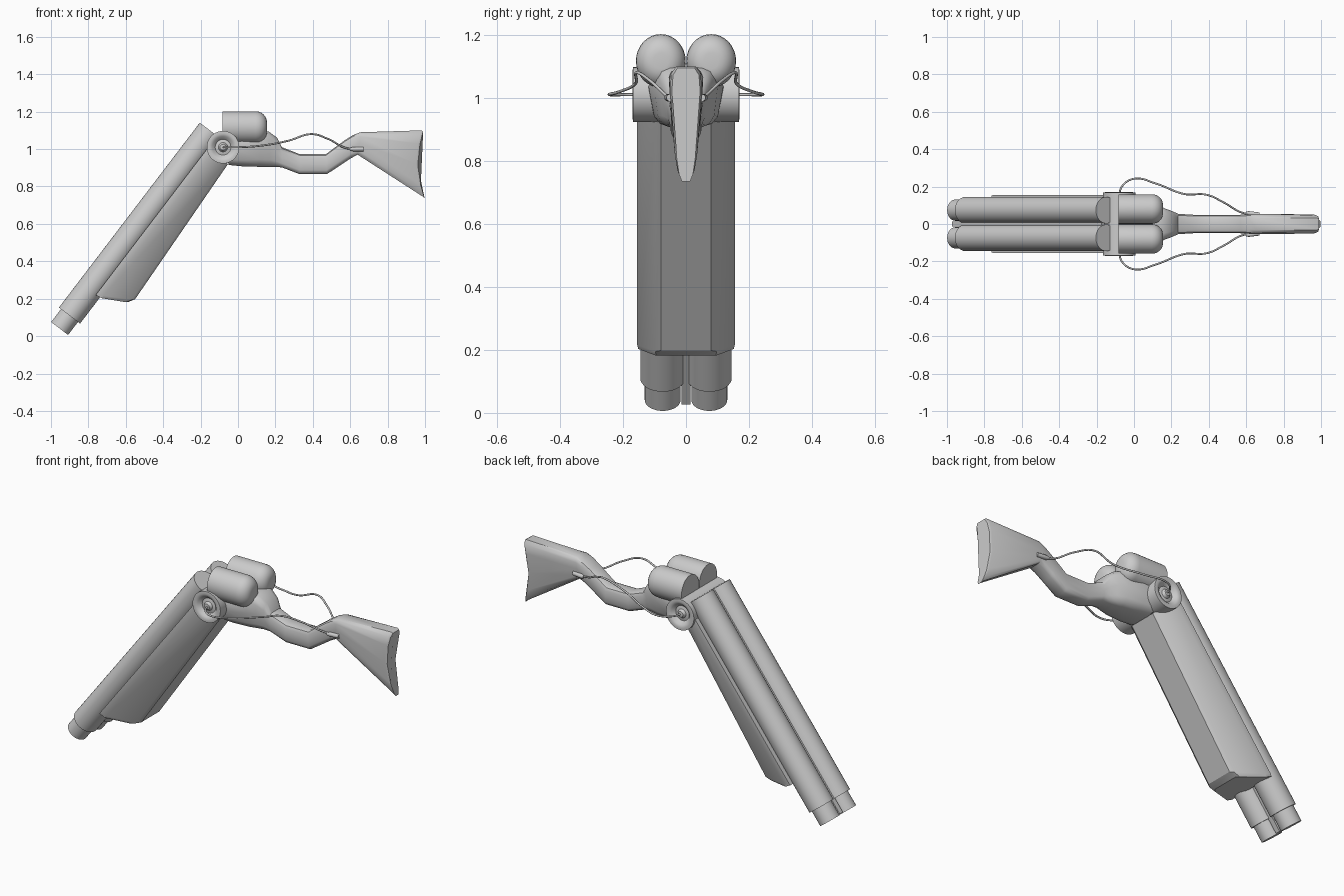
import bpy, bmesh
from math import sin, cos, pi, radians
from mathutils import Matrix, Vector

if "Cube" in bpy.data.objects:
    bpy.data.objects.remove(bpy.data.objects["Cube"])


def smooth(obj, angle=35):
    bpy.ops.object.select_all(action='DESELECT')
    obj.select_set(True)
    bpy.context.view_layer.objects.active = obj
    bpy.ops.object.shade_smooth_by_angle(angle=radians(angle))


def loft(name, rings, matrix=Matrix(), angle=35):
    """Skin equal-length closed rings and cap both ends."""
    bm = bmesh.new()
    loops = [[bm.verts.new(matrix @ Vector(p)) for p in r] for r in rings]
    n = len(loops[0])
    for a, b in zip(loops, loops[1:]):
        for i in range(n):
            bm.faces.new((a[i], a[(i + 1) % n], b[(i + 1) % n], b[i]))
    bm.faces.new(loops[0][::-1])
    bm.faces.new(loops[-1])
    bmesh.ops.recalc_face_normals(bm, faces=bm.faces)
    me = bpy.data.meshes.new(name)
    bm.to_mesh(me)
    bm.free()
    obj = bpy.data.objects.new(name, me)
    bpy.context.collection.objects.link(obj)
    smooth(obj, angle)
    return obj


def circle(cx, cy, rx, ry, z, n=32):
    return [(cx + rx * cos(2 * pi * i / n), cy + ry * sin(2 * pi * i / n), z) for i in range(n)]


# Tilted barrel frame: local x = sideways, y = underside, z = muzzle to breech
tilt = Matrix(((0, 0.795, 0.606, -0.901),
               (-1, 0, 0, 0),
               (0, -0.606, 0.795, 0.11),
               (0, 0, 0, 1)))
# Frame for lathed parts along world x, and along world y
along_x = Matrix(((0, 0, 1, 0), (1, 0, 0, 0), (0, 1, 0, 0), (0, 0, 0, 1)))
along_y = Matrix(((1, 0, 0, -0.08), (0, 0, 1, 0), (0, 1, 0, 1.01), (0, 0, 0, 1)))

for side, s in (("left", 1), ("right", -1)):
    # Barrel with a stepped muzzle
    loft("barrel_" + side, [circle(0.074 * s, 0, r, r, z) for r, z in
         ((0.057, -0.087), (0.057, 0), (0.071, 0), (0.071, 1.243))], tilt)

    # Breech chamber with rounded rear end
    prof = [(1, -0.083), (1, 0.095)]
    prof += [(0.3 + 0.7 * cos(a), 0.095 + 0.06 * sin(a)) for a in (i * pi / 12 for i in range(1, 7))]
    loft("chamber_" + side, [circle(0.08 * s, 1.117, 0.079 * k, 0.085 * k, x) for k, x in prof], along_x)

    # Cord from the hinge to the stock
    path = [(-0.08, 0.15, 1.01), (-0.065, 0.20, 1.01), (0.0, 0.242, 1.01), (0.12, 0.215, 1.018),
            (0.27, 0.16, 1.045), (0.39, 0.156, 1.08), (0.48, 0.115, 1.055), (0.58, 0.06, 1.005),
            (0.65, 0.05, 1.0)]
    cu = bpy.data.curves.new("cord_" + side, 'CURVE')
    cu.dimensions = '3D'
    cu.bevel_depth = 0.005
    cu.bevel_resolution = 2
    cu.resolution_u = 8
    cu.use_fill_caps = True
    sp = cu.splines.new('BEZIER')
    sp.bezier_points.add(len(path) - 1)
    for bp, (x, y, z) in zip(sp.bezier_points, path):
        bp.co = (x, y * s, z)
        bp.handle_left_type = bp.handle_right_type = 'AUTO'
    bpy.context.collection.objects.link(bpy.data.objects.new("cord_" + side, cu))

    # Cord clip on the side of the stock
    loft("cord_clip_" + side, [circle(y * s, 1.0, r, r, x, 12) for y, r, x in
         ((0.06, 0.007, 0.60), (0.057, 0.012, 0.615), (0.05, 0.012, 0.67))], along_x)

# Rib filling the gap between the barrels
loft("barrel_rib", [[(-0.014, -0.028, z), (0.014, -0.028, z), (0.014, 0.028, z), (-0.014, 0.028, z)]
                    for z in (-0.083, 1.235)], tilt)


# Chamfered fore-end under the barrels, with a slanted front
def fore_ring(zs, depth, k=1.0):
    half = [(0.155 * k, 0.045), (0.155 * k, 0.08), (0.097 * k, depth - 0.012), (0.08 * k, depth)]
    pts = [(x, y, z) for (x, y), z in zip(half, zs)]
    return pts + [(-x, y, z) for x, y, z in reversed(pts)]


loft("fore_end", [fore_ring((0.172, 0.178, 0.238, 0.247), 0.206, 0.98),
                  fore_ring((0.185, 0.195, 0.27, 0.283), 0.226),
                  fore_ring((1.158,) * 4, 0.183)], tilt, 30)

# Hinge drum with dished, raised-centre ends
dish = [(0.002, 0.166), (0.016, 0.164), (0.025, 0.15), (0.042, 0.146), (0.058, 0.164),
        (0.072, 0.17), (0.087, 0.168)]
dish += [(r, -y) for r, y in reversed(dish)]
loft("hinge_drum", [circle(0, 0, r, r, y, 40) for r, y in dish], along_y)

# Receiver, grip and butt as one loft:
# (top x, top z, bottom x, bottom z, top half width, bottom half width, dish)
stations = [(-0.08, 1.06, -0.05, 0.915, 0.130, 0.095, 0),
            (0.02, 1.07, 0.02, 0.908, 0.125, 0.095, 0),
            (0.12, 1.10, 0.12, 0.905, 0.108, 0.085, 0),
            (0.165, 1.093, 0.17, 0.905, 0.086, 0.07, 0),
            (0.21, 1.06, 0.20, 0.905, 0.070, 0.058, 0),
            (0.235, 1.01, 0.235, 0.902, 0.055, 0.052, 0),
            (0.33, 0.973, 0.33, 0.866, 0.049, 0.047, 0),
            (0.47, 0.973, 0.475, 0.866, 0.049, 0.047, 0),
            (0.57, 1.047, 0.56, 0.922, 0.050, 0.047, 0),
            (0.615, 1.075, 0.605, 0.952, 0.053, 0.048, 0),
            (0.655, 1.09, 0.64, 0.97, 0.056, 0.050, 0),
            (0.98, 1.10, 0.985, 0.748, 0.056, 0.030, 0.033),
            (0.99, 1.094, 0.998, 0.735, 0.050, 0.024, 0.033)]
section = [(0, 0.55), (0.06, 0.85), (0.2, 1), (0.5, 1), (0.8, 1), (0.94, 0.85), (1, 0.55)]
rings = []
for xt, zt, xb, zb, wt, wb, d in stations:
    half = [(xb + (xt - xb) * t - d * sin(pi * t), (wb + (wt - wb) * t) * w, zb + (zt - zb) * t)
            for t, w in section]
    rings.append(half + [(x, -y, z) for x, y, z in reversed(half)])
loft("stock", rings, angle=40)
